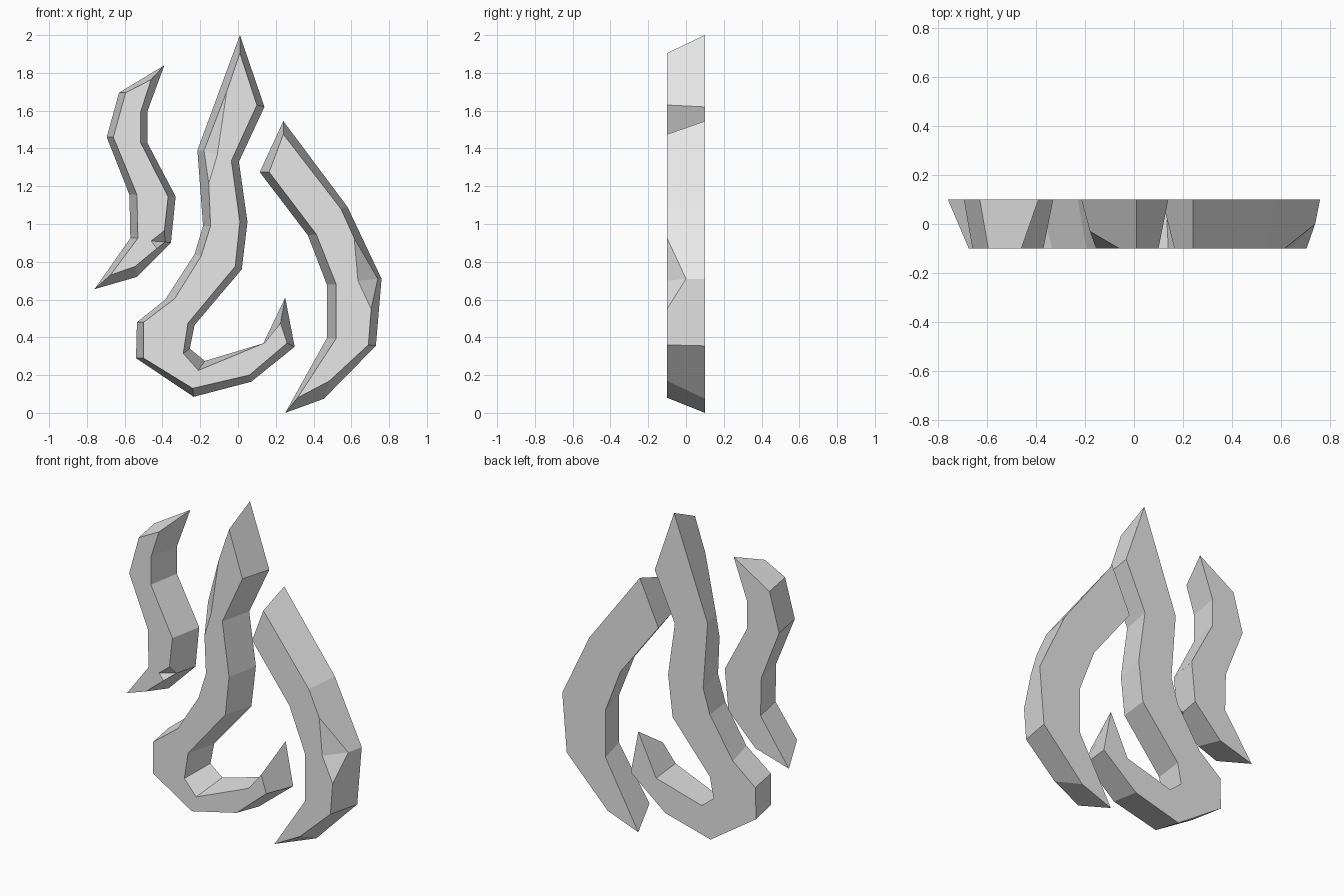
import bpy
import bmesh

# Remove the default cube
default = bpy.data.objects.get("Cube")
if default:
    bpy.data.objects.remove(default, do_unlink=True)

HALF_DEPTH = 0.1
UNIT = 0.01  # outlines are written in hundredths

# Single stone grey material
stone = bpy.data.materials.new("stone_grey")
stone.use_nodes = True
grey = (0.8, 0.8, 0.8, 1.0)
stone.diffuse_color = grey
for node in stone.node_tree.nodes:
    if node.type == "BSDF_PRINCIPLED":
        node.inputs["Base Color"].default_value = grey


def flame(name, corners, notch_corner, notch_mid, notch_front):
    """Slab with a wide back outline tapering to a narrower front outline.

    Each corner holds its back x, z and front x, z, in clockwise order.
    At the notch corner the sloping edge stops at a mid point and fans out
    to several front points.
    """
    mesh = bpy.data.meshes.new(name)
    bm = bmesh.new()

    def vert(x, z, y):
        return bm.verts.new((x * UNIT, y, z * UNIT))

    # One rail per corner: back point, optional mid point, front points
    rails = []
    for index, (back_x, back_z, front_x, front_z) in enumerate(corners):
        back = [vert(back_x, back_z, HALF_DEPTH)]
        if index == notch_corner:
            back.append(vert(*notch_mid))
            fronts = [vert(x, z, -HALF_DEPTH) for x, z in notch_front]
            for first, second in zip(fronts, fronts[1:]):
                bm.faces.new((back[-1], first, second))
        else:
            fronts = [vert(front_x, front_z, -HALF_DEPTH)]
        rails.append((back, fronts))

    # Sloping sides between neighbouring corners
    for (back, fronts), (next_back, next_fronts) in zip(rails, rails[1:] + rails[:1]):
        bm.faces.new(back + [fronts[-1], next_fronts[0]] + next_back[::-1])

    # Flat back and front
    bm.faces.new([back[0] for back, fronts in rails])
    bm.faces.new([point for back, fronts in rails for point in fronts])

    bmesh.ops.recalc_face_normals(bm, faces=bm.faces)
    bm.to_mesh(mesh)
    bm.free()
    mesh.materials.append(stone)
    obj = bpy.data.objects.new(name, mesh)
    bpy.context.collection.objects.link(obj)
    return obj


# Small wavy flame on the -x side
flame(
    "right_flame",
    [
        (-39, 184, -46, 176.5),
        (-48, 159.5, -51.5, 159.5),
        (-48, 143, -51.5, 143),
        (-33, 114.5, -37, 114.5),
        (-35.5, 90, -46, 91),
        (-53.5, 72, -54.5, 77.5),
        (-76, 65.5, -67.5, 73),
        (-57, 92.5, -53, 92.5),
        (-57.5, 115.5, -53.5, 115.5),
        (-69.5, 146, -66, 146),
        (-63, 169.5, -59.5, 169.5),
    ],
    notch_corner=4,
    notch_mid=(-38.5, 90.5, -0.04),
    notch_front=[(-39, 96.5), (-46, 91), (-43, 87)],
)

# Tall central flame that hooks round at the bottom
flame(
    "middle_flame",
    [
        (1, 200, 1, 190.5),
        (14, 162, 10, 163),
        (0.5, 133, -3.5, 133.5),
        (5, 101, 1, 101),
        (2, 76, -1.5, 77.5),
        (-23, 46.5, -26.5, 47.5),
        (-25.5, 34, -29, 31.5),
        (-17.5, 27.5, -21, 22.5),
        (13, 36, 14, 37),
        (25, 61, 22.5, 47.5),
        (30, 35, 26, 37),
        (7, 16.5, 6, 20),
        (-23.5, 8.5, -24, 13),
        (-54, 29, -50, 29),
        (-53.5, 48, -50, 48),
        (-38.5, 60, -33.5, 60.5),
        (-23, 84, -19.5, 83),
        (-18.5, 99, -14.5, 99),
        (-21.5, 139, -11, 136.5),
    ],
    notch_corner=18,
    notch_mid=(-18, 139, -0.03),
    notch_front=[(-15.5, 121.5), (-11, 136.5), (-6, 170)],
)

# Broad curved flame on the +x side
flame(
    "left_flame",
    [
        (24, 154.5, 24, 147.5),
        (58, 109, 54.5, 108),
        (76, 71, 63.5, 70),
        (73, 35.5, 69, 36),
        (45.5, 7.5, 48.5, 17),
        (25, 0, 31.5, 8),
        (47, 39.5, 52, 39.5),
        (47, 68, 52, 68),
        (37, 94, 41.5, 94.5),
        (11.5, 127.5, 16.5, 127.5),
    ],
    notch_corner=2,
    notch_mid=(74, 71, 0),
    notch_front=[(61.5, 92.5), (63.5, 70), (70.5, 55)],
)
